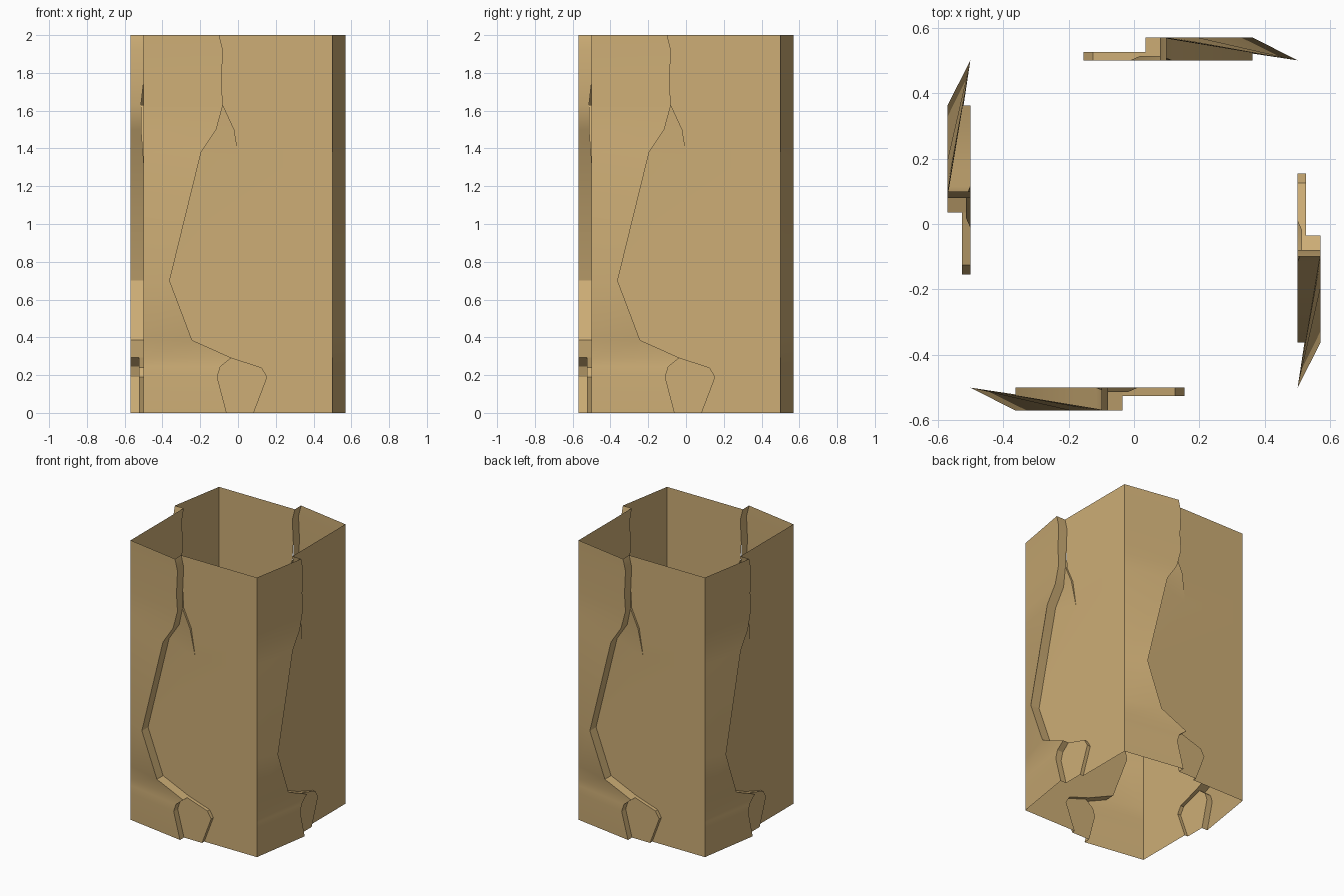
import bpy, bmesh, math
from mathutils import Matrix

if "Cube" in bpy.data.objects:
    bpy.data.objects.remove(bpy.data.objects["Cube"])

tan = bpy.data.materials.new("sandstone_tan")
tan.diffuse_color = (0.61, 0.42, 0.18, 1)
tan.use_nodes = True
tan.node_tree.nodes["Principled BSDF"].inputs["Base Color"].default_value = tan.diffuse_color

HIGH, LOW, CHIP, SPLIT = 0.57, 0.5, 0.525, 0.514   # distance of each layer from the axis

# main crack from top to the chip tip, as (x, z)
crack = [(-0.10, 2), (-0.08, 1.92), (-0.088, 1.75), (-0.08, 1.63), (-0.115, 1.5),
         (-0.195, 1.38), (-0.362, 0.7), (-0.243, 0.385), (-0.035, 0.292)]
chip_left = [(-0.035, 0.292), (-0.093, 0.245), (-0.11, 0.19), (-0.06, 0)]
chip_right = [(-0.035, 0.292), (0.125, 0.24), (0.155, 0.19), (0.083, 0)]


def at(points, d):
    return [(x, -d, z) for x, z in points]


def build_wall():
    bm = bmesh.new()

    def face(pts):
        clean = []
        for p in pts:
            if p not in clean:
                clean.append(p)
        if len(clean) > 2:
            bm.faces.new([bm.verts.new(p) for p in clean])

    def strip(left, right):
        for i in range(len(left) - 1):
            face([left[i + 1], right[i + 1], right[i], left[i]])

    def side(points, x):
        return at([(x, z) for _, z in points], LOW)

    # raised left slab, leaning out from the corner to the crack
    edge = crack + chip_left[1:]
    strip(side(edge, -0.5), at(edge, HIGH))

    # base of the crack, slightly lifted where the branch starts
    base = at(crack, LOW)
    base[3] = at(crack[3:4], SPLIT)[0]
    strip(at(crack, HIGH), base)

    # chip at the foot: step down to it, its face, and its outer edge
    strip(at(chip_left, HIGH), at(chip_left, CHIP))
    strip(at(chip_left, CHIP), at(chip_right, CHIP))
    strip(at(chip_right, CHIP), at(chip_right, LOW))

    # branch crack: small step that fades out, and the sliver left of it
    branch = [(-0.08, 1.63), (-0.02, 1.5), (0.012, 1.3)]
    b_low = at(branch, LOW)
    b_top = at(branch[:2], SPLIT) + b_low[2:]
    strip(b_top, b_low)
    strip(base[3:6], b_top)
    face([base[5], base[6], b_low[2]])

    # flat right slab
    inner = crack[:4] + branch[1:] + crack[6:] + chip_right[1:]
    strip(at(inner, LOW), side(inner, 0.5))

    bmesh.ops.remove_doubles(bm, verts=bm.verts, dist=0.0005)
    return bm


# four identical sides, turned about the axis
for i, name in enumerate(("front", "right", "back", "left")):
    bm = build_wall()
    bm.transform(Matrix.Rotation(i * math.pi / 2, 4, 'Z'))
    mesh = bpy.data.meshes.new(name + "_cracked_wall")
    bm.to_mesh(mesh)
    bm.free()
    mesh.materials.append(tan)
    ob = bpy.data.objects.new(name + "_cracked_wall", mesh)
    bpy.context.collection.objects.link(ob)
    bpy.ops.object.select_all(action='DESELECT')
    ob.select_set(True)
    bpy.context.view_layer.objects.active = ob
    bpy.ops.object.shade_smooth_by_angle(angle=math.radians(30))
